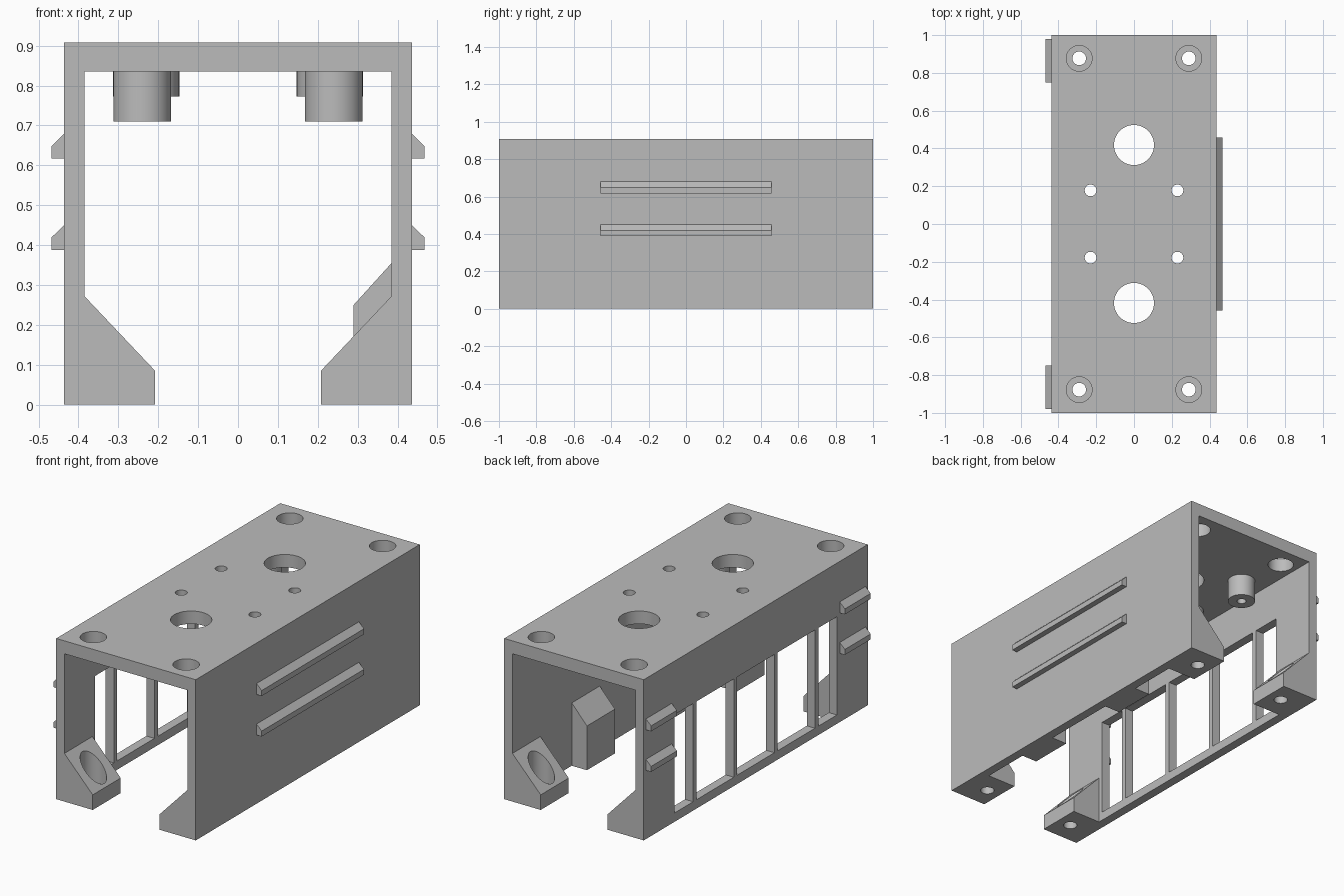
import bpy
import bmesh
from mathutils import Matrix

cube = bpy.data.objects.get("Cube")
if cube:
    bpy.data.objects.remove(cube, do_unlink=True)

grey = bpy.data.materials.new("plain_grey")
grey.use_nodes = True
COLOR = (0.5, 0.5, 0.5, 1)
grey.diffuse_color = COLOR
grey.node_tree.nodes["Principled BSDF"].inputs["Base Color"].default_value = COLOR

W, H, L = 0.436, 0.908, 1.0      # half width, height, half length
WI, CEIL = 0.385, 0.835          # inner half width, underside of the top
SIGNS = (-1, 1)


def finish(name, bm):
    bmesh.ops.recalc_face_normals(bm, faces=bm.faces)
    mesh = bpy.data.meshes.new(name)
    bm.to_mesh(mesh)
    bm.free()
    mesh.materials.append(grey)
    obj = bpy.data.objects.new(name, mesh)
    bpy.context.collection.objects.link(obj)
    return obj


def extrude(name, profile, y0, y1, side=1):
    """Extrude an (x, z) profile along y; side -1 mirrors it in x."""
    bm = bmesh.new()
    face = bm.faces.new([bm.verts.new((side * x, y0, z)) for x, z in profile])
    new = bmesh.ops.extrude_face_region(bm, geom=[face])["geom"]
    verts = [v for v in new if isinstance(v, bmesh.types.BMVert)]
    bmesh.ops.translate(bm, verts=verts, vec=(0, y1 - y0, 0))
    return finish(name, bm)


def box(name, x0, x1, y0, y1, z0, z1):
    return extrude(name, [(x0, z0), (x1, z0), (x1, z1), (x0, z1)], y0, y1)


def cylinder(name, x, y, r, z0, z1):
    bm = bmesh.new()
    bmesh.ops.create_cone(bm, cap_ends=True, segments=48, radius1=r, radius2=r,
                          depth=z1 - z0,
                          matrix=Matrix.Translation((x, y, (z0 + z1) / 2)))
    return finish(name, bm)


def cut(obj, cutters):
    """Subtract the cutters, bake the result and discard them."""
    for c in cutters:
        c.hide_render = True
        mod = obj.modifiers.new("cut", 'BOOLEAN')
        mod.operation = 'DIFFERENCE'
        mod.solver = 'EXACT'
        mod.object = c
    bpy.context.view_layer.update()
    graph = bpy.context.evaluated_depsgraph_get()
    baked = bpy.data.meshes.new_from_object(obj.evaluated_get(graph))
    obj.modifiers.clear()
    obj.data = baked
    for c in cutters:
        bpy.data.objects.remove(c, do_unlink=True)
    bpy.ops.object.select_all(action='DESELECT')
    obj.select_set(True)
    bpy.context.view_layer.objects.active = obj
    bpy.ops.object.shade_smooth_by_angle(angle=0.5)


# Channel housing with a long side opening and holes through the top
housing = extrude("housing", [(-W, 0), (-WI, 0), (-WI, CEIL), (WI, CEIL),
                              (WI, 0), (W, 0), (W, H), (-W, H)], -L, L)
cutters = [box("opening_cutter", -0.6, -0.3, -0.725, 0.725, 0.05, 0.605)]
for sy in SIGNS:
    cutters.append(cylinder("large_hole_cutter", 0, sy * 0.418, 0.106, 0.7, 1))
    for sx in SIGNS:
        cutters.append(cylinder("access_hole_cutter", sx * 0.29, sy * 0.877, 0.068, 0.7, 1))
        cutters.append(cylinder("small_hole_cutter", sx * 0.23, sy * 0.178, 0.031, 0.7, 1))
cut(housing, cutters)

# Vertical bars across the side opening
for i in range(4):
    y = (i - 1.5) * 0.3625
    box("opening_bar", -W, -WI, y - 0.015, y + 0.015, 0.05, 0.605)

for sx in SIGNS:
    for sy in SIGNS:
        # Sloped corner feet with counterbored screw holes
        foot = extrude("corner_foot", [(WI, 0), (0.208, 0), (0.208, 0.085), (WI, 0.272)],
                       sy * L, sy * 0.75, sx)
        cx, cy = sx * 0.29, sy * 0.877
        cut(foot, [cylinder("screw_cutter", cx, cy, 0.036, -0.1, 0.2),
                   cylinder("counterbore_cutter", cx, cy, 0.068, 0.052, 0.5)])

        # Hanging standoffs with blind holes
        x, y = sx * 0.24, sy * 0.61
        post = cylinder("standoff", x, y, 0.0725, 0.71, CEIL)
        cut(post, [cylinder("blind_cutter", x, y, 0.024, 0.6, 0.82)])

        # Shallow collars around the small holes
        x, y = sx * 0.23, sy * 0.178
        collar = cylinder("hole_collar", x, y, 0.083, 0.773, CEIL)
        cut(collar, [cylinder("collar_cutter", x, y, 0.031, 0.7, 0.9)])

for sy in SIGNS:
    # Inner support blocks on the closed wall
    extrude("support_block", [(WI, 0), (0.29, 0), (0.29, 0.25), (WI, 0.355)],
            sy * 0.22, sy * 0.47)

# Outer ledges: long on the closed wall, short pairs on the open wall
for z in (0.388, 0.617):
    ledge = [(W, z), (0.468, z), (0.468, z + 0.031), (W, z + 0.062)]
    extrude("long_ledge", ledge, -0.457, 0.457)
    for sy in SIGNS:
        extrude("short_ledge", ledge, sy * 0.75, sy * 0.98, -1)
